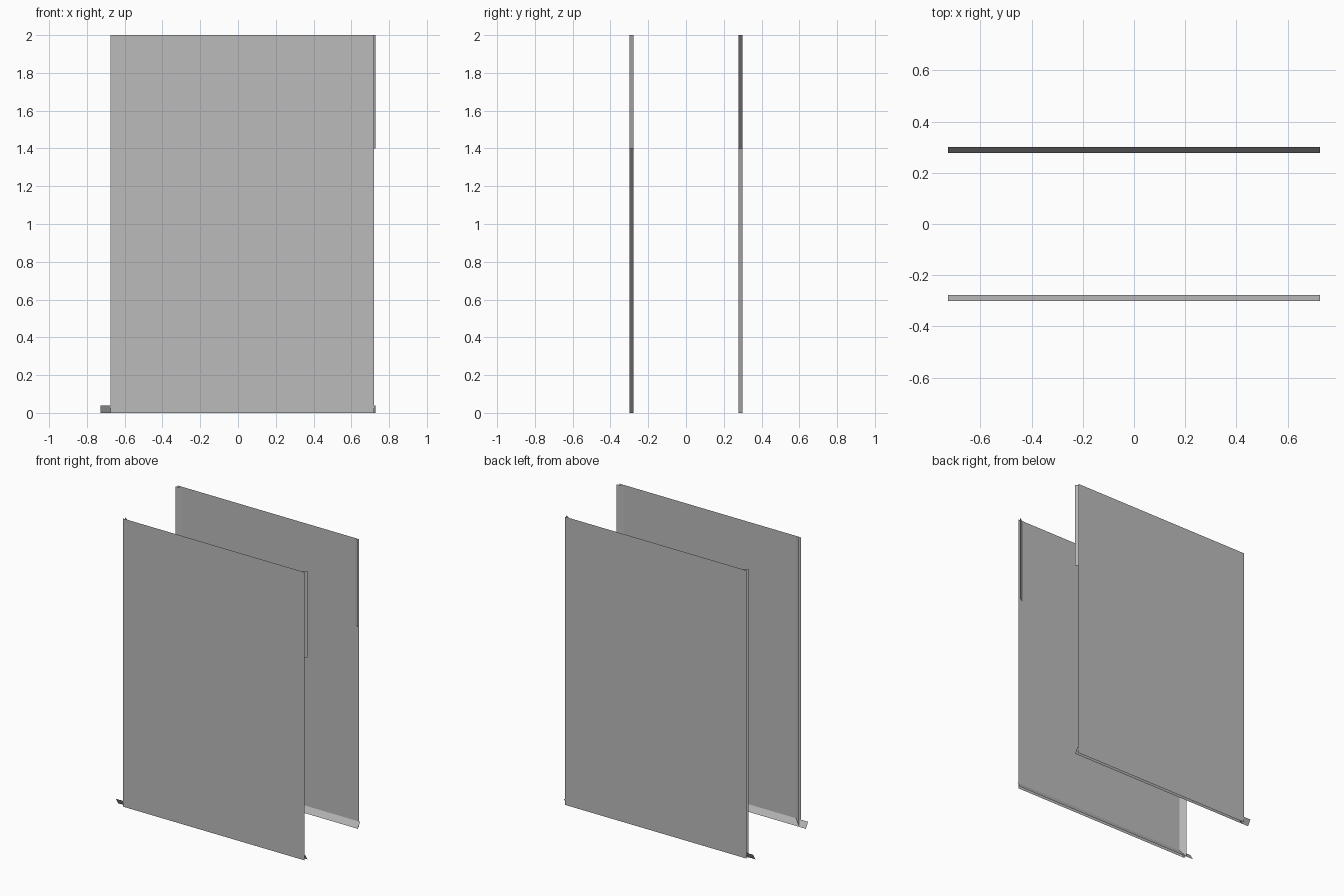
import bpy

cube = bpy.data.objects.get("Cube")
if cube:
    bpy.data.objects.remove(cube, do_unlink=True)

# One plain grey for every part
GREY = (0.5, 0.5, 0.5, 1.0)
grey = bpy.data.materials.new("plain_grey")
grey.use_nodes = True
grey.diffuse_color = GREY
grey.node_tree.nodes["Principled BSDF"].inputs["Base Color"].default_value = GREY

# Main dimensions
OUTER, INNER = 0.30, 0.277        # depth of the sheet and of the free strip edges
LEFT, RIGHT, END = -0.675, 0.72, 0.727
TOP, NOTCH = 2.0, 1.4
FLANGE = 0.04


def sheet_part(name, corners, side):
    """Thin four-cornered sheet; side is -1 at the front and 1 at the back."""
    points = [(x, side * depth, z) for x, depth, z in corners]
    if side > 0:
        points.reverse()          # keep the normals mirrored
    mesh = bpy.data.meshes.new(name)
    mesh.from_pydata(points, [], [range(len(points))])
    mesh.materials.append(grey)
    obj = bpy.data.objects.new(name, mesh)
    bpy.context.collection.objects.link(obj)
    return obj


def upright_strip(name, x_fixed, x_free, bottom, side):
    """Slanted strip rising along one edge of a panel."""
    sheet_part(name, [(x_fixed, OUTER, bottom), (x_fixed, OUTER, TOP),
                      (x_free, INNER, TOP), (x_free, INNER, bottom)], side)


for label, side in (("front", -1), ("back", 1)):
    # Large flat panel
    sheet_part(label + "_panel",
               [(LEFT, OUTER, 0), (RIGHT, OUTER, 0),
                (RIGHT, OUTER, TOP), (LEFT, OUTER, TOP)], side)
    # Full-height and short slanted edge strips
    upright_strip(label + "_long_edge_strip", LEFT + FLANGE, LEFT, 0, side)
    upright_strip(label + "_short_edge_strip", END - FLANGE, END, NOTCH, side)
    # Slanted bottom strip with a tab past the panel edge
    sheet_part(label + "_bottom_strip",
               [(-END, OUTER, FLANGE), (-END, INNER, 0),
                (END, INNER, 0), (END, OUTER, FLANGE)], side)
